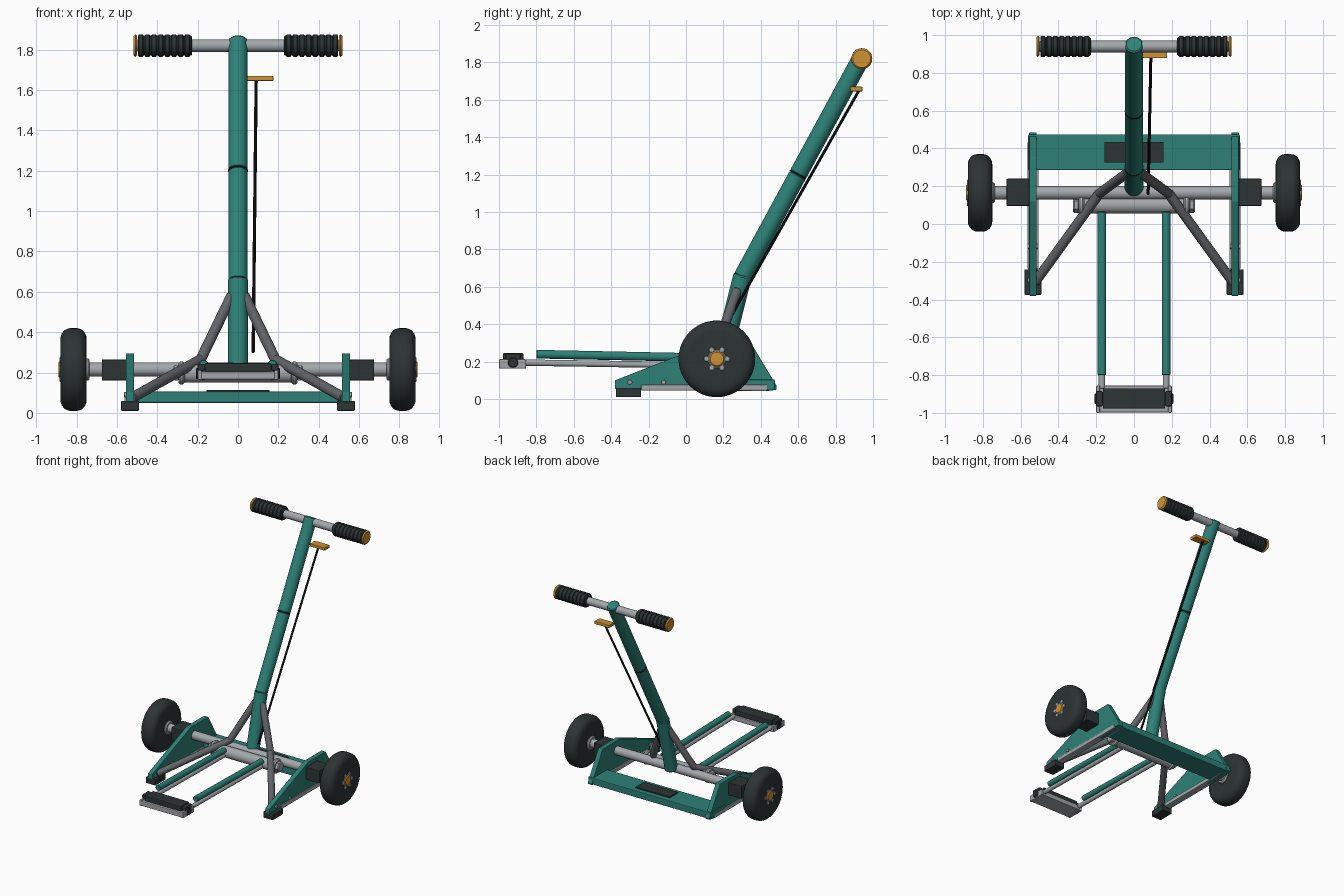
import bpy, bmesh, math
from mathutils import Vector

cube = bpy.data.objects.get("Cube")
if cube:
    bpy.data.objects.remove(cube, do_unlink=True)


def material(name, rgb):
    m = bpy.data.materials.new(name)
    m.use_nodes = True
    m.diffuse_color = (*rgb, 1)
    m.node_tree.nodes["Principled BSDF"].inputs["Base Color"].default_value = (*rgb, 1)
    return m


teal = material("teal paint", (0.026, 0.22, 0.185))
rubber = material("dark rubber", (0.026, 0.034, 0.034))
steel = material("light steel", (0.37, 0.39, 0.41))
grey = material("grey steel", (0.12, 0.127, 0.14))
orange = material("orange", (0.62, 0.29, 0.033))
black = material("black cable", (0.008, 0.009, 0.01))


def finish(name, bm, mat, smooth=False, bevel=0):
    bmesh.ops.recalc_face_normals(bm, faces=bm.faces[:])
    mesh = bpy.data.meshes.new(name)
    bm.to_mesh(mesh)
    bm.free()
    mesh.materials.append(mat)
    ob = bpy.data.objects.new(name, mesh)
    bpy.context.collection.objects.link(ob)
    if bevel:
        mod = ob.modifiers.new("bevel", "BEVEL")
        mod.width, mod.segments = bevel, 2
    if smooth:
        bpy.ops.object.select_all(action="DESELECT")
        ob.select_set(True)
        bpy.context.view_layer.objects.active = ob
        bpy.ops.object.shade_smooth_by_angle(angle=math.radians(35))
    return ob


def box(name, x, y, z, mat, bevel=0.006):
    """Box from (min, max) ranges."""
    bm = bmesh.new()
    bmesh.ops.create_cube(bm, size=1)
    for v in bm.verts:
        v.co = [(a + b) / 2 + c * (b - a) for c, (a, b) in zip(v.co, (x, y, z))]
    return finish(name, bm, mat, bevel=bevel)


def lathe(name, a, b, profile, mat, segs=32):
    """Turn (distance, radius) points around the axis from a towards b."""
    a, b = Vector(a), Vector(b)
    rot = (b - a).to_track_quat("Z", "Y")
    bm = bmesh.new()
    rings = []
    for d, r in profile:
        rings.append([bm.verts.new(a + rot @ Vector((r * math.cos(t), r * math.sin(t), d)))
                      for t in (2 * math.pi * i / segs for i in range(segs))])
    for p, q in zip(rings, rings[1:]):
        for i in range(segs):
            j = (i + 1) % segs
            bm.faces.new((p[i], p[j], q[j], q[i]))
    bm.faces.new(rings[0])
    bm.faces.new(rings[-1])
    return finish(name, bm, mat, smooth=True)


def tube(name, a, b, r, mat, segs=24):
    length = (Vector(b) - Vector(a)).length
    c = r * 0.15
    return lathe(name, a, b, [(0, r - c), (c, r), (length - c, r), (length, r - c)], mat, segs)


def span(lo, hi, s):
    return tuple(sorted((lo * s, hi * s)))


# Axle and treadle pivot
AY, AZ = 0.165, 0.215
tube("axle", (-0.8, AY, AZ), (0.8, AY, AZ), 0.035, steel)
tube("pivot_bar", (-0.27, 0.1, 0.195), (0.27, 0.1, 0.195), 0.045, steel)

# Rear deck with blank badge
box("cross_plate", (-0.56, 0.56), (0.285, 0.475), (0.05, 0.105), teal)
box("badge_plate", (-0.155, 0.155), (0.325, 0.435), (0.105, 0.114), rubber, 0)

for s, side in ((1, "left"), (-1, "right")):
    # Wheel with rounded tyre, scalloped hub and cap
    tyre = [(0, 0.065), (0, 0.13)]
    for i in range(7):
        t = math.pi / 2 * i / 6
        tyre.append((0.05 - 0.05 * math.cos(t), 0.15 + 0.055 * math.sin(t)))
    tyre += [(0.13 - d, r) for d, r in reversed(tyre)]
    lathe(side + "_tyre", (0.75 * s, AY, AZ), (0.9 * s, AY, AZ), tyre, rubber, 48)
    tube(side + "_hub", (0.735 * s, AY, AZ), (0.883 * s, AY, AZ), 0.055, steel)
    for i in range(6):
        t = math.tau * i / 6
        y, z = AY + 0.055 * math.cos(t), AZ + 0.055 * math.sin(t)
        tube(side + "_hub_bolt", (0.86 * s, y, z), (0.884 * s, y, z), 0.015, steel, 10)
    tube(side + "_hub_cap", (0.87 * s, AY, AZ), (0.89 * s, AY, AZ), 0.042, orange)
    box(side + "_axle_block", span(0.55, 0.675, s), (0.095, 0.24), (0.16, 0.265), rubber)

    # Tapered side plate, lower rail, bolts and foot
    bm = bmesh.new()
    outline = [(-0.38, 0.055), (-0.38, 0.1), (0.12, 0.295), (0.35, 0.295),
               (0.485, 0.07), (0.485, 0.05), (0.43, 0.042)]
    face = bm.faces.new([bm.verts.new((0.515 * s, y, z)) for y, z in outline])
    ext = bmesh.ops.extrude_face_region(bm, geom=[face])
    bmesh.ops.translate(bm, vec=(0.04 * s, 0, 0),
                        verts=[g for g in ext["geom"] if isinstance(g, bmesh.types.BMVert)])
    finish(side + "_side_plate", bm, teal, bevel=0.004)
    box(side + "_lower_rail", span(0.505, 0.563, s), (-0.24, 0.435), (0.045, 0.078), steel)
    for y in (-0.3, -0.12):
        tube(side + "_plate_bolt", (0.505 * s, y, 0.09), (0.565 * s, y, 0.09), 0.013, steel, 12)
    box(side + "_foot", span(0.49, 0.58, s), (-0.375, -0.24), (0.01, 0.06), rubber)

    # Bent brace up to the mast
    foot, bend, top = [Vector((x * s, y, z)) for x, y, z in
                       ((0.525, -0.31, 0.075), (0.185, 0.16, 0.265), (0.03, 0.275, 0.585))]
    tube(side + "_lower_brace", foot, bend, 0.026, grey)
    tube(side + "_upper_brace", bend, top, 0.026, grey)
    bm = bmesh.new()
    bmesh.ops.create_uvsphere(bm, u_segments=20, v_segments=12, radius=0.026)
    bmesh.ops.translate(bm, vec=bend, verts=bm.verts[:])
    finish(side + "_brace_bend", bm, grey, smooth=True)

    # Pivot collars and treadle arms with sleeves
    tube(side + "_pivot_collar", (0.265 * s, 0.1, 0.198), (0.295 * s, 0.1, 0.198), 0.057, steel)
    tube(side + "_pivot_nut", (0.29 * s, 0.1, 0.198), (0.322 * s, 0.1, 0.198), 0.042, steel, 6)
    tube(side + "_treadle_arm", (0.17 * s, -0.87, 0.195), (0.17 * s, 0.1, 0.18), 0.017, steel)
    tube(side + "_arm_sleeve", (0.17 * s, -0.8, 0.24), (0.17 * s, 0.065, 0.222), 0.023, teal)
    box(side + "_treadle_cheek", span(0.18, 0.2, s), (-1, -0.855), (0.163, 0.213), steel)
    tube(side + "_treadle_bolt", (0.17 * s, -0.925, 0.195), (0.208 * s, -0.925, 0.195), 0.028, rubber, 12)
    box(side + "_pad_tab", span(0.165, 0.2, s), (-0.965, -0.885), (0.21, 0.243), rubber)

    # Ribbed grip and end cap
    ribs = [(0, 0.045), (0.005, 0.05)]
    for i in range(8):
        d = 0.01 + i * 0.033
        ribs += [(d, 0.05), (d + 0.004, 0.056), (d + 0.022, 0.056), (d + 0.026, 0.05)]
    lathe(side + "_grip", (0.228 * s, 0.94, 1.82), (0.5 * s, 0.94, 1.82), ribs, rubber)
    tube(side + "_grip_cap", (0.5 * s, 0.94, 1.82), (0.517 * s, 0.94, 1.82), 0.056, orange)

# Treadle tray and pad
box("treadle_tray", (-0.185, 0.185), (-0.998, -0.855), (0.165, 0.205), steel)
box("treadle_pad", (-0.165, 0.165), (-0.978, -0.87), (0.2, 0.246), rubber)

# Mast in a lower socket and two upper lengths, with seams
base, knee, tip = Vector((0, 0.19, 0.21)), Vector((0, 0.3, 0.65)), Vector((0, 0.935, 1.82))
seam = knee.lerp(tip, 0.47)
axis = (tip - knee).normalized()
tube("mast_socket", base, knee + Vector((0, 0.004, 0.016)), 0.05, teal, 32)
tube("mast_lower", knee, seam, 0.048, teal, 32)
tube("mast_upper", seam, tip + axis * 0.035, 0.048, teal, 32)
tube("mast_seam", seam - axis * 0.004, seam + axis * 0.004, 0.049, black, 32)
tube("socket_seam", knee - axis * 0.004, knee + axis * 0.004, 0.05, black, 32)

# Handlebar, release lever and cable
tube("handlebar", (-0.5, 0.94, 1.82), (0.5, 0.94, 1.82), 0.031, steel)
box("release_lever", (0.04, 0.175), (0.878, 0.943), (1.645, 1.67), orange, 0.004)
tube("release_cable", (0.09, 0.925, 1.65), (0.075, 0.16, 0.3), 0.008, black, 10)
